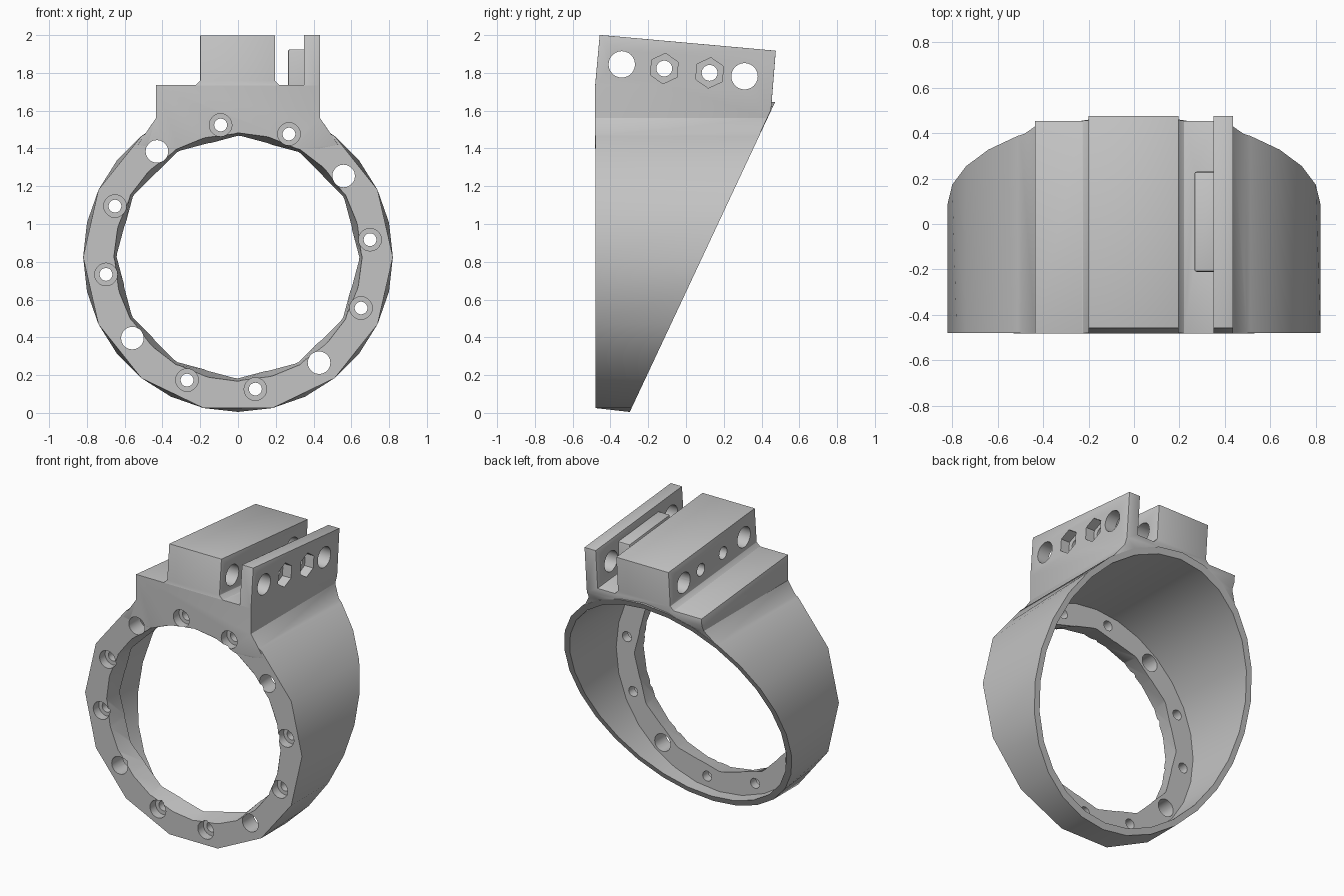
import bpy, bmesh
from math import sin, cos, tau, radians
from mathutils import Vector

if "Cube" in bpy.data.objects:
    bpy.data.objects.remove(bpy.data.objects["Cube"], do_unlink=True)

CZ = 0.825        # height of the ring axis
FRONT = -0.48
TILT = 0.0895     # fall of the mount towards the back

grey = bpy.data.materials.new("light grey")
grey.diffuse_color = (0.55, 0.55, 0.55, 1)
grey.use_nodes = True
grey.node_tree.nodes["Principled BSDF"].inputs["Base Color"].default_value = (0.55, 0.55, 0.55, 1)


def finish(name, bm):
    bmesh.ops.recalc_face_normals(bm, faces=bm.faces)
    mesh = bpy.data.meshes.new(name)
    bm.to_mesh(mesh)
    bm.free()
    mesh.materials.append(grey)
    ob = bpy.data.objects.new(name, mesh)
    bpy.context.collection.objects.link(ob)
    return ob


def loft_mesh(a, b):
    """Solid between two matching outlines."""
    bm = bmesh.new()
    va, vb = [bm.verts.new(p) for p in a], [bm.verts.new(p) for p in b]
    n = len(va)
    bm.faces.new(va)
    bm.faces.new(vb)
    for i in range(n):
        j = (i + 1) % n
        bm.faces.new((va[i], va[j], vb[j], vb[i]))
    return bm


def ring(n, radius, y, x=0, z=CZ, turn=0):
    return [Vector((x + radius * cos(tau * i / n + turn), y,
                    z + radius * sin(tau * i / n + turn))) for i in range(n)]


def ring_x(n, radius, x, y, z, turn=0):
    return [Vector((x, y + radius * cos(tau * i / n + turn),
                    z + radius * sin(tau * i / n + turn))) for i in range(n)]


def apply(ob, mod):
    bpy.ops.object.select_all(action="DESELECT")
    bpy.context.view_layer.objects.active = ob
    ob.select_set(True)
    bpy.ops.object.modifier_apply(modifier=mod.name)


def combine(ob, other, operation):
    mod = ob.modifiers.new("combine", "BOOLEAN")
    mod.operation, mod.solver, mod.object = operation, "EXACT", other
    apply(ob, mod)
    bpy.data.objects.remove(other, do_unlink=True)


def soften(ob, width):
    mod = ob.modifiers.new("soft edges", "BEVEL")
    mod.width, mod.segments, mod.angle_limit = width, 2, radians(35)
    apply(ob, mod)


def slice_off(bm, point, normal):
    """Remove the side the normal points to and close the cut."""
    bmesh.ops.bisect_plane(bm, geom=bm.verts[:] + bm.edges[:] + bm.faces[:], dist=1e-5,
                           plane_co=point, plane_no=normal, clear_outer=True)
    bmesh.ops.holes_fill(bm, edges=[e for e in bm.edges if e.is_boundary], sides=0)


def slant(z):
    return -0.30 + 0.469 * z


# Ring body: coarse polygon in front, round at the slanted back
back = ring(28, 0.82, 0)
for p in back:
    p.y = slant(p.z)
front = ring(28, 0.82, FRONT)
for i in range(1, 28, 2):
    front[i] = (front[i - 1] + front[(i + 1) % 28]) / 2
body = finish("ring_body", loft_mesh(front, back))

# Mount: stepped base, clamp block and side plate in one section
section = [(-0.53, 1.42), (-0.435, 1.56), (-0.435, 1.735), (-0.225, 1.735),
           (-0.2, 1.76), (-0.2, 2), (0.195, 2), (0.195, 1.76), (0.22, 1.735),
           (0.35, 1.735), (0.35, 2.003), (0.435, 2.003), (0.435, 1.56),
           (0.53, 1.42), (0.43, 1.4), (-0.43, 1.4)]


def sheared(y, pts):
    return [Vector((x, y, z - TILT * (y - FRONT) * (z > 1.6))) for x, z in pts]


bm = loft_mesh(sheared(FRONT - 0.001, section), sheared(0.7, section))
slice_off(bm, (0, FRONT, 1.745), (0, -1, 0.09))
slice_off(bm, (0, 0.45, 1.6), (0, 1, -0.08))
slice_off(bm, (0, slant(1) - 0.002, 1), (0, 1, -0.469))
mount = finish("mount", bm)
soften(mount, 0.014)
combine(body, mount, "UNION")

# Guide tab on the inner side of the plate
tab_section = [(0.265, 1.7), (0.265, 1.95), (0.37, 1.95), (0.37, 1.7)]
tab = finish("guide_tab", loft_mesh(sheared(-0.21, tab_section), sheared(0.23, tab_section)))
soften(tab, 0.01)
combine(body, tab, "UNION")


def cut(a, b):
    combine(body, finish("cutter", loft_mesh(a, b)), "DIFFERENCE")


# Wide bore behind the flange, and the twelve-sided opening through it
cut(ring(28, 0.78, -0.36), ring(28, 0.78, 0.9))
opening = ring(24, 0.64, -0.34)
for i in range(1, 24, 2):
    opening[i] = (opening[i - 1] + opening[(i + 1) % 24]) / 2
rim = ring(24, 0.66, -0.5)
cut(rim, opening)

# Flange holes: every third is wide, the others are counterbored
for k in range(12):
    a = radians(7.5 + 30 * k)
    x, z = 0.705 * cos(a), CZ + 0.705 * sin(a)
    wide = k % 3 == 1
    cut(ring(20, 0.06 if wide else 0.034, -0.6, x, z),
        ring(20, 0.06 if wide else 0.034, -0.33, x, z))
    if not wide:
        cut(ring(20, 0.06, -0.6, x, z), ring(20, 0.06, -0.42, x, z))

# Cross holes through plate and clamp, with hexagonal nut pockets
for y, z, nut in ((-0.34, 1.845, False), (-0.115, 1.823, True),
                  (0.125, 1.8, True), (0.31, 1.782, False)):
    r = 0.042 if nut else 0.07
    cut(ring_x(24, r, -0.6, y, z), ring_x(24, r, 0.6, y, z))
    if nut:
        turn = radians(25)
        cut(ring_x(6, 0.081, 0.37, y, z, turn), ring_x(6, 0.081, 0.6, y, z, turn))

# Shading
bpy.ops.object.select_all(action="DESELECT")
bpy.context.view_layer.objects.active = body
body.select_set(True)
bpy.ops.object.shade_smooth_by_angle(angle=radians(30))
